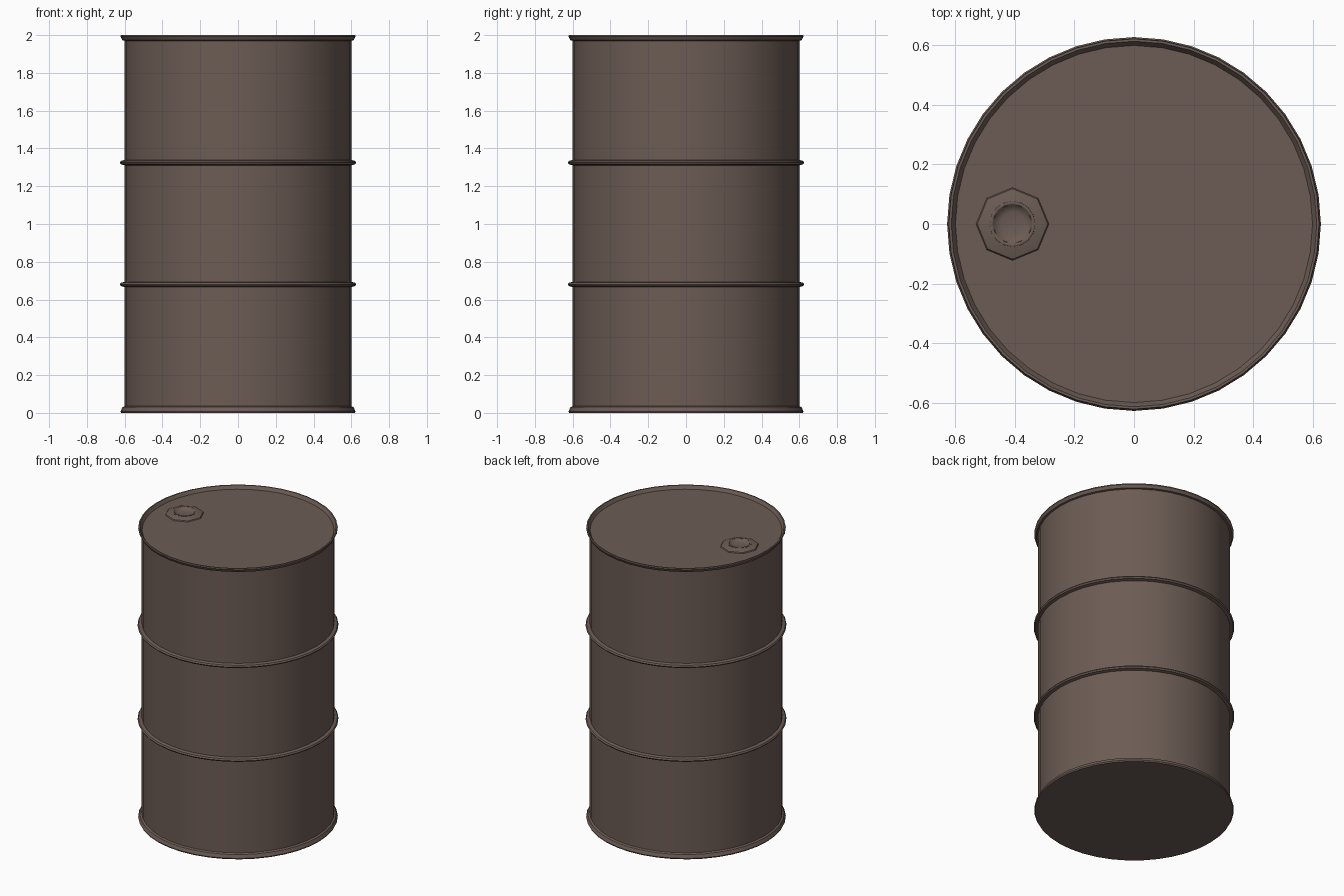
import bpy, bmesh, math

cube = bpy.data.objects.get("Cube")
if cube:
    bpy.data.objects.remove(cube, do_unlink=True)

# Single painted steel colour
steel = bpy.data.materials.new("brown_steel")
steel.use_nodes = True
colour = (0.15, 0.107, 0.089, 1)
steel.diffuse_color = colour
steel.node_tree.nodes["Principled BSDF"].inputs["Base Color"].default_value = colour


def lathe(name, profile, sides, location=(0, 0, 0), angle=35):
    """Revolve (radius, height) points about z; radius 0 closes to a point."""
    bm = bmesh.new()
    rings = []
    for r, z in profile:
        count = sides if r > 0 else 1
        rings.append([bm.verts.new((r * math.cos(i * math.tau / sides),
                                    r * math.sin(i * math.tau / sides), z))
                      for i in range(count)])
    for a, b in zip(rings, rings[1:]):
        for i in range(sides):
            j = (i + 1) % sides
            corners = [a[i % len(a)], a[j % len(a)], b[j % len(b)], b[i % len(b)]]
            bm.faces.new(list(dict.fromkeys(corners)))
    mesh = bpy.data.meshes.new(name)
    bm.to_mesh(mesh)
    bm.free()
    obj = bpy.data.objects.new(name, mesh)
    obj.location = location
    mesh.materials.append(steel)
    bpy.context.collection.objects.link(obj)
    bpy.ops.object.select_all(action='DESELECT')
    obj.select_set(True)
    bpy.context.view_layer.objects.active = obj
    bpy.ops.object.shade_smooth_by_angle(angle=math.radians(angle))
    return obj


SIDES, RADIUS, LID = 40, 0.6, 1.978


def hoop(z):
    """Rolled stiffening hoop as part of the wall profile."""
    return [(RADIUS, z - 0.014), (0.62, z - 0.009), (0.626, z),
            (0.62, z + 0.009), (RADIUS, z + 0.014)]


# Drum: flat base, flared bottom rim, wall with hoops, top rim and sunken lid
bottom = [(0, 0), (0.618, 0), (0.622, 0.008), (0.612, 0.03), (RADIUS, 0.036)]
top = [(RADIUS, 1.97), (0.612, 1.973), (0.622, 1.992), (0.62, 2),
       (0.612, 2), (0.598, LID), (0, LID)]
lathe("drum", bottom + hoop(0.68) + hoop(1.325) + top, SIDES)

# Filler bung: octagonal flange with a round, hollow collar
bung = (-0.407, 0, LID)
lathe("bung_flange", [(0.122, 0), (0.118, 0.006), (0.08, 0.018), (0.068, 0.018)],
      8, bung, 20)
lathe("bung_collar", [(0.078, 0.012), (0.076, 0.019), (0.071, 0.021), (0.066, 0.019),
                      (0.06, 0.008), (0.04, 0.003), (0, 0.001)], 16, bung, 50)
